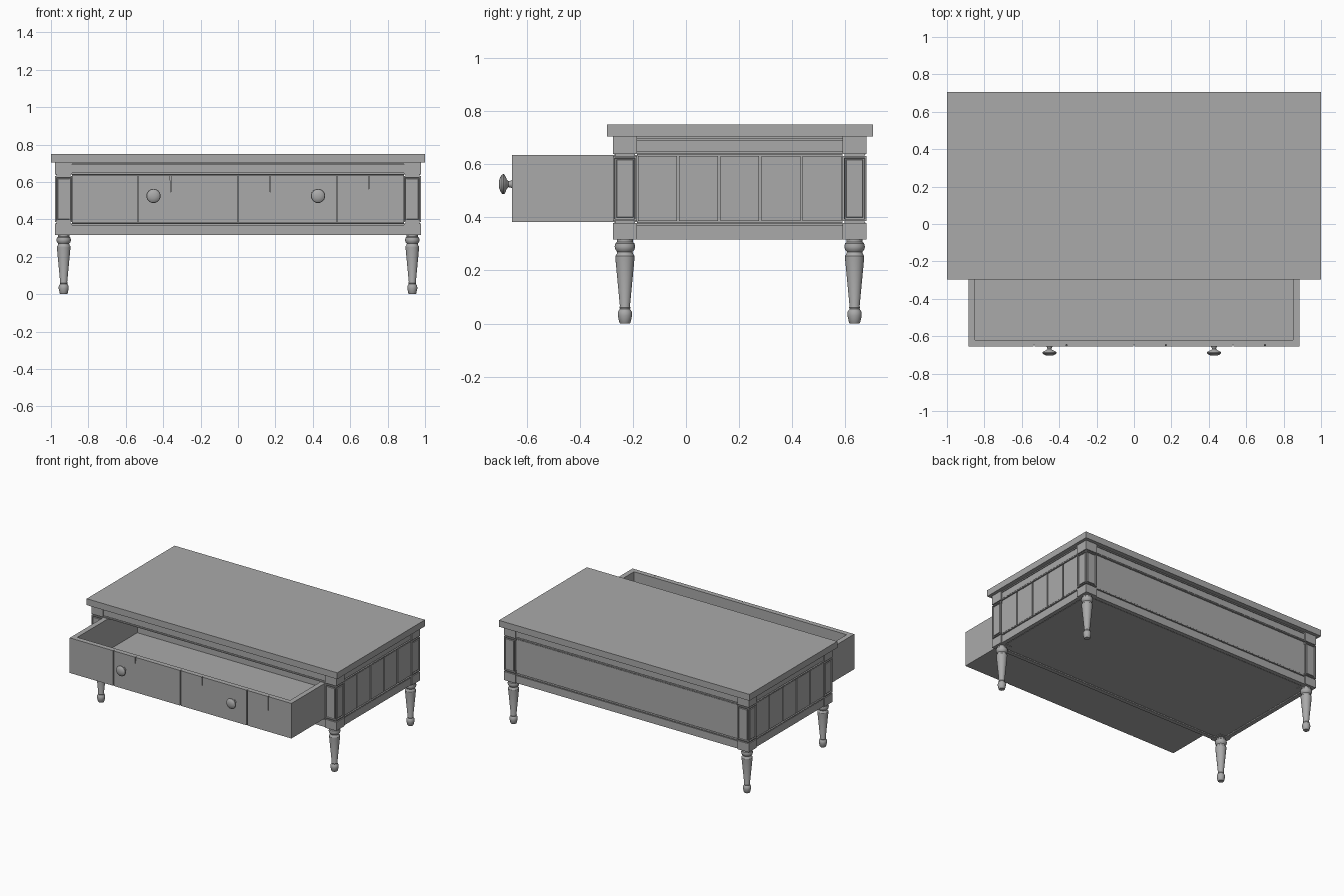
import bpy, bmesh
from mathutils import Matrix

cube = bpy.data.objects.get("Cube")
if cube:
    bpy.data.objects.remove(cube)

grey = bpy.data.materials.new("plain_grey")
grey.use_nodes = True
COLOUR = (0.4, 0.4, 0.4, 1)
grey.diffuse_color = COLOUR
grey.node_tree.nodes["Principled BSDF"].inputs["Base Color"].default_value = COLOUR


def finish(name, bm, smooth=False):
    bmesh.ops.recalc_face_normals(bm, faces=bm.faces)
    mesh = bpy.data.meshes.new(name)
    bm.to_mesh(mesh)
    bm.free()
    obj = bpy.data.objects.new(name, mesh)
    mesh.materials.append(grey)
    bpy.context.collection.objects.link(obj)
    if smooth:
        bpy.ops.object.select_all(action='DESELECT')
        obj.select_set(True)
        bpy.context.view_layer.objects.active = obj
        bpy.ops.object.shade_smooth_by_angle(angle=0.6)
    return obj


def add_box(bm, x, y, z):
    """Add a box spanning the (low, high) pairs x, y, z."""
    size = [b - a for a, b in (x, y, z)]
    mid = [(a + b) / 2 for a, b in (x, y, z)]
    mat = Matrix.Translation(mid) @ Matrix.Diagonal((*size, 1))
    return bmesh.ops.create_cube(bm, size=1, matrix=mat)["verts"]


def box(name, x, y, z):
    bm = bmesh.new()
    add_box(bm, x, y, z)
    return finish(name, bm)


def lathe(name, profile, matrix, steps=24):
    """Spin (radius, height) points about z, then place with a matrix."""
    bm = bmesh.new()
    pts = [(0, profile[0][1])] + profile + [(0, profile[-1][1])]
    verts = [bm.verts.new((r, 0, h)) for r, h in pts]
    edges = [bm.edges.new(pair) for pair in zip(verts, verts[1:])]
    bmesh.ops.spin(bm, geom=verts + edges, cent=(0, 0, 0), axis=(0, 0, 1),
                   angle=6.2831853, steps=steps)
    bmesh.ops.remove_doubles(bm, verts=bm.verts, dist=1e-5)
    bm.transform(matrix)
    return finish(name, bm, smooth=True)


# Main levels and extents
BASE, LOW, HIGH, CAP = 0.316, 0.382, 0.635, 0.704
POST_X, FRONT_Y, BACK_Y, HALF = 0.932, -0.23, 0.635, 0.0455
IN_X = POST_X - HALF
IN_Y = (FRONT_Y + HALF, BACK_Y - HALF)
GAP = 0.004

box("table_top", (-1, 1), (-0.297, 0.705), (CAP, 0.75))

# Corner posts with framed panels, and turned legs
LEG = [(0.018, 0), (0.021, 0.004), (0.027, 0.03), (0.026, 0.045), (0.019, 0.055),
       (0.021, 0.06), (0.019, 0.066), (0.036, 0.245), (0.036, 0.255), (0.031, 0.262),
       (0.029, 0.27), (0.036, 0.278), (0.039, 0.29), (0.036, 0.302), (0.03, 0.307), (0.03, BASE)]


def post(name, cx, cy):
    bm = bmesh.new()
    span = lambda c, h: (c - h, c + h)
    add_box(bm, span(cx, HALF), span(cy, HALF), (HIGH + GAP, CAP))
    add_box(bm, span(cx, HALF), span(cy, HALF), (BASE, LOW - GAP))
    add_box(bm, span(cx, HALF - 0.008), span(cy, HALF - 0.008), (LOW - GAP, HIGH + GAP))
    shaft = add_box(bm, span(cx, HALF), span(cy, HALF), (LOW + GAP, HIGH - GAP))
    sides = [f for f in {f for v in shaft for f in v.link_faces} if abs(f.normal.z) < 0.5]
    for width, depth in ((0.01, 0), (0.003, -0.01), (0.005, 0), (0.003, 0.008)):
        bmesh.ops.inset_individual(bm, faces=sides, thickness=width, depth=depth)
    finish(name, bm)


for end, cy in (("front", FRONT_Y), ("back", BACK_Y)):
    for side, sx in (("left", 1), ("right", -1)):
        post(f"{end}_{side}_post", sx * POST_X, cy)
        lathe(f"{end}_{side}_leg", LEG, Matrix.Translation((sx * POST_X, cy, 0)))

# Rails and beads around the carcass: (depth behind the post face, z range)
BANDS = {"top_fillet": (0.008, (0.697, CAP)), "upper_rail": (0.008, (HIGH + 0.012, 0.692)),
         "upper_bead": (0.004, (HIGH + 0.001, HIGH + 0.007)),
         "lower_bead": (0.004, (LOW - 0.007, LOW - 0.001)),
         "lower_rail": (0.008, (BASE, LOW - 0.012))}
THICK = 0.03
for band, (inset, z) in BANDS.items():
    fy, by, ox = FRONT_Y - HALF + inset, BACK_Y + HALF - inset, POST_X + HALF - inset
    box("front_" + band, (-IN_X, IN_X), (fy, fy + THICK), z)
    box("back_" + band, (-IN_X, IN_X), (by - THICK, by), z)
    for side, sx in (("left", 1), ("right", -1)):
        box(f"{side}_{band}", sorted((sx * ox, sx * (ox - THICK))), IN_Y, z)

# Backing boards behind the grooves
SKIN = 0.02
for name, z in (("upper", (HIGH, CAP)), ("lower", (BASE + 0.006, LOW - 0.001))):
    box(f"front_{name}_backing", (-IN_X, IN_X),
        (FRONT_Y - HALF + SKIN, FRONT_Y - HALF + SKIN + 0.02), z)
box("back_backing", (-IN_X, IN_X),
    (BACK_Y + HALF - SKIN - 0.02, BACK_Y + HALF - SKIN), (BASE + 0.006, CAP))
box("back_panel", (-IN_X + GAP, IN_X - GAP), (BACK_Y, BACK_Y + HALF - 0.01),
    (LOW + GAP, HIGH - GAP))

# Planked sides
PLANKS = 5
step = (IN_Y[1] - IN_Y[0]) / PLANKS
for side, sx in (("left", 1), ("right", -1)):
    outer = POST_X + HALF
    box(f"{side}_backing", sorted((sx * (outer - SKIN), sx * (outer - SKIN - 0.02))),
        IN_Y, (BASE + 0.006, CAP))
    for i in range(PLANKS):
        y = IN_Y[0] + i * step
        box(f"{side}_plank_{i + 1}", sorted((sx * (outer - 0.008), sx * (outer - 0.03))),
            (y + GAP, y + step - GAP), (LOW + GAP, HIGH - GAP))

box("carcass_floor", (-POST_X, POST_X), (FRONT_Y, BACK_Y), (BASE + 0.004, BASE + 0.02))

# Open drawer
DX, DF, DB, WALL = 0.885, -0.655, 0.1, 0.036
box("drawer_floor", (-DX, DX), (DF + 0.01, DB), (LOW, LOW + 0.025))
box("drawer_back", (-DX + WALL, DX - WALL), (DB - WALL, DB), (LOW + 0.025, HIGH))
box("drawer_front_backing", (-DX + WALL, DX - WALL), (DF + 0.01, DF + WALL),
    (LOW + 0.025, HIGH))
for side, sx in (("left", 1), ("right", -1)):
    box(f"drawer_{side}_wall", sorted((sx * DX, sx * (DX - WALL))), (DF + 0.01, DB),
        (LOW + 0.025, HIGH))


def front_plank(name, x0, x1, slit):
    """Drawer front board, with a tapered slit from its top edge if given."""
    outline = [(x0, LOW), (x1, LOW), (x1, HIGH)]
    if slit is not None:
        outline += [(slit + 0.003, HIGH), (slit, 0.53), (slit - 0.003, HIGH)]
    outline.append((x0, HIGH))
    bm = bmesh.new()
    face = bm.faces.new([bm.verts.new((x, DF, z)) for x, z in outline])
    new = bmesh.ops.extrude_face_region(bm, geom=[face])["geom"]
    bmesh.ops.translate(bm, vec=(0, 0.01, 0),
                        verts=[v for v in new if isinstance(v, bmesh.types.BMVert)])
    finish(name, bm)


joints = [-DX - 0.003, -0.535, 0, 0.53, DX + 0.003]
for i, slit in enumerate((None, -0.36, 0.172, 0.70)):
    front_plank(f"drawer_front_plank_{i + 1}", joints[i] + 0.003, joints[i + 1] - 0.003, slit)

# Drawer knobs
KNOB = [(0.016, 0), (0.013, 0.005), (0.011, 0.014), (0.018, 0.02), (0.034, 0.027),
        (0.038, 0.032), (0.036, 0.038), (0.028, 0.044), (0.014, 0.049)]
for side, x in (("left", 0.428), ("right", -0.452)):
    turn = Matrix.Translation((x, DF, 0.525)) @ Matrix.Rotation(1.5707963, 4, 'X')
    lathe(f"{side}_knob", KNOB, turn)
